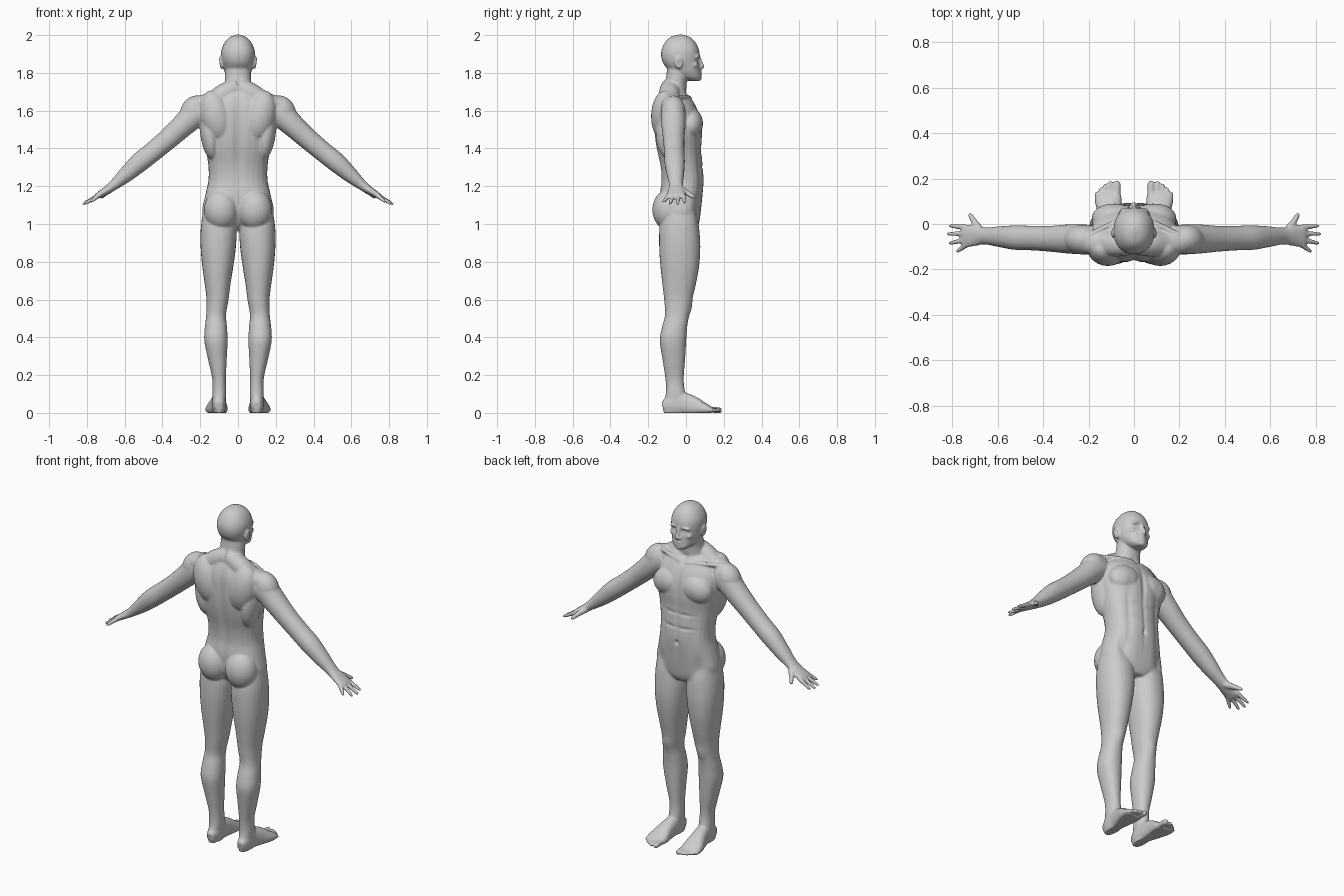
import bpy, bmesh, math
from mathutils import Vector, Matrix

SEG = 28
Y, X = Vector((0, 1, 0)), Vector((1, 0, 0))


def spline(rows, sub=5):
    """Catmull-Rom through rows of numbers."""
    out = []
    for i in range(len(rows) - 1):
        p0, p1, p2 = rows[max(i - 1, 0)], rows[i], rows[i + 1]
        p3 = rows[min(i + 2, len(rows) - 1)]
        for s in range(sub):
            t = s / sub
            out.append([0.5 * (2 * b + (c - a) * t + (2 * a - 5 * b + 4 * c - d) * t * t
                        + (3 * b - a - 3 * c + d) * t ** 3) for a, b, c, d in zip(p0, p1, p2, p3)])
    return out + [list(rows[-1])]


def skin(bm, rings):
    vs = [[bm.verts.new(p) for p in r] for r in rings]
    for a, b in zip(vs, vs[1:]):
        for i in range(SEG):
            j = (i + 1) % SEG
            bm.faces.new((a[i], a[j], b[j], b[i]))
    bm.faces.new(vs[0])
    bm.faces.new(vs[-1])


def oval(c, u, v, power):
    ring = []
    for i in range(SEG):
        a = 2 * math.pi * i / SEG
        ca, sa = math.cos(a), math.sin(a)
        ring.append(c + u * math.copysign(abs(ca) ** (2 / power), ca)
                    + v * math.copysign(abs(sa) ** (2 / power), sa))
    return ring


def column(bm, rows, power=2.2):
    """Upright loft; rows are z, x0, x1, y0, y1."""
    skin(bm, [oval(Vector(((x0 + x1) / 2, (y0 + y1) / 2, z)), X * (x1 - x0) / 2,
                   Y * (y1 - y0) / 2, power) for z, x0, x1, y0, y1 in spline(rows)])


def limb(bm, rows, side=Y, power=2.1):
    """Loft along a path; rows are x, y, z, half thickness, half width (along side)."""
    pts = spline(rows)
    rings = []
    for i, p in enumerate(pts):
        t = (Vector(pts[min(i + 1, len(pts) - 1)][:3]) - Vector(pts[max(i - 1, 0)][:3])).normalized()
        u = t.cross(side).normalized()
        rings.append(oval(Vector(p[:3]), u * p[3], u.cross(t) * p[4], power))
    skin(bm, rings)


def digit(bm, a, b, r0, r1, side=Y):
    a, b = Vector(a), Vector(b)
    limb(bm, [(*a.lerp(b, t), r * k, r * k) for t, r, k in
              ((0, r0, 1), (.45, r0 * .6 + r1 * .4, 1), (.85, r1, 1), (.96, r1, .75), (1, r1, .35))], side)


def ball(bm, c, r, tilt=0):
    m = Matrix.Translation(c) @ Matrix.Rotation(tilt, 4, 'Y') @ Matrix.Diagonal((*r, 1))
    bmesh.ops.create_uvsphere(bm, u_segments=24, v_segments=16, radius=1, matrix=m)


bm = bmesh.new()

# leg
column(bm, [(1.08, .03, .183, -.12, .06), (.98, .008, .197, -.14, .07), (.88, .011, .198, -.142, .076),
            (.78, .024, .19, -.136, .07), (.68, .04, .176, -.125, .052), (.60, .05, .167, -.116, .033),
            (.52, .063, .168, -.111, .016), (.45, .058, .176, -.128, .006), (.38, .055, .178, -.139, .001),
            (.28, .06, .158, -.124, -.005), (.18, .064, .136, -.109, -.012), (.11, .062, .136, -.106, -.004),
            (.05, .066, .135, -.119, .02), (0, .07, .13, -.12, 0)])
# foot and toes
limb(bm, [(.1, -.124, .035, .025, .02), (.1, -.08, .043, .05, .035), (.101, -.02, .05, .058, .038),
          (.107, .04, .037, .05, .047), (.112, .09, .023, .034, .058), (.115, .125, .016, .022, .058),
          (.115, .14, .014, .012, .05)], X, 2.4)
for x, tx, ty, r in ((.077, .074, .19, .017), (.103, .104, .19, .0115), (.123, .126, .178, .011),
                     (.141, .146, .162, .0105), (.157, .164, .142, .0105)):
    digit(bm, (x, .09, .02), (tx, ty, .013), r, r * .9, X)
# buttock, shoulder blade, chest, shoulder muscles
ball(bm, (.088, -.092, 1.075), (.092, .086, .108))
ball(bm, (.115, -.11, 1.57), (.085, .075, .14), .25)
ball(bm, (.088, .025, 1.53), (.1, .066, .082), .2)
ball(bm, (.232, -.068, 1.6), (.07, .065, .085), -.6)
ball(bm, (.15, -.085, 1.48), (.05, .075, .14), .12)
# sloping neck muscle and collar bone
limb(bm, [(0, -.085, 1.72, .055, .05), (.07, -.088, 1.69, .055, .055), (.14, -.085, 1.65, .05, .055),
          (.23, -.075, 1.625, .045, .05)])
limb(bm, [(.015, .022, 1.665, .012, .012), (.1, .0, 1.672, .011, .011), (.2, -.05, 1.667, .012, .012)])
# arm and palm
limb(bm, [(.17, -.07, 1.61, .07, .06), (.22, -.068, 1.588, .072, .066), (.29, -.066, 1.523, .062, .064),
          (.367, -.065, 1.453, .056, .057), (.45, -.062, 1.383, .053, .054), (.52, -.06, 1.327, .052, .054),
          (.59, -.056, 1.264, .042, .046), (.655, -.053, 1.208, .028, .037), (.70, -.052, 1.176, .021, .045),
          (.742, -.053, 1.15, .016, .05), (.756, -.053, 1.142, .01, .046)])
# fingers and thumb
for by, tip in ((-.014, (.815, -.008, 1.11)), (-.041, (.824, -.044, 1.103)),
                (-.067, (.815, -.086, 1.104)), (-.09, (.782, -.123, 1.115))):
    digit(bm, (.735, by, 1.153), tip, .0125, .0085)
digit(bm, (.67, -.04, 1.19), (.702, .008, 1.163), .02, .015)
digit(bm, (.697, 0, 1.168), (.726, .047, 1.138), .0145, .0095)
# ear, cheek bone, brow, nostril wing
ball(bm, (.09, -.04, 1.853), (.011, .022, .034), .15)
ball(bm, (.05, .035, 1.842), (.022, .03, .018))
ball(bm, (.034, .055, 1.888), (.032, .02, .01), .1)
ball(bm, (.011, .078, 1.829), (.009, .011, .008))

# mirror the half body
dup = bmesh.ops.duplicate(bm, geom=bm.verts[:] + bm.edges[:] + bm.faces[:])
for v in dup['geom']:
    if isinstance(v, bmesh.types.BMVert):
        v.co.x *= -1


def centre(rows, power=2.2):
    column(bm, [(z, -w, w, a, b) for z, w, a, b in rows], power)


# torso
centre([(1.72, .06, -.125, -.03), (1.675, .13, -.15, .02), (1.62, .18, -.166, .055), (1.55, .19, -.17, .08),
        (1.48, .188, -.168, .086), (1.40, .172, -.157, .082), (1.31, .157, -.137, .089),
        (1.23, .157, -.131, .094), (1.15, .174, -.14, .088), (1.06, .19, -.13, .078),
        (1.0, .16, -.1, .068), (.965, .06, -.06, .05)], 2.35)
# neck
centre([(1.64, .085, -.145, .0), (1.70, .078, -.135, .002), (1.75, .07, -.112, .004),
        (1.80, .068, -.103, .015), (1.86, .06, -.1, .02)])
# head
centre([(2.002, .012, -.045, -.015), (1.99, .042, -.082, .02), (1.965, .068, -.109, .048),
        (1.925, .087, -.129, .068), (1.885, .09, -.132, .073), (1.845, .083, -.118, .074),
        (1.805, .071, -.08, .077), (1.775, .053, -.03, .08), (1.757, .028, .02, .07)])
# nose, lips, chin
limb(bm, [(0, .068, 1.885, .01, .009), (0, .078, 1.855, .011, .009), (0, .087, 1.834, .01, .011),
          (0, .08, 1.822, .006, .009)], X)
ball(bm, (0, .076, 1.803), (.02, .011, .005))
ball(bm, (0, .075, 1.792), (.018, .011, .005))
ball(bm, (0, .066, 1.77), (.022, .017, .014))

bmesh.ops.recalc_face_normals(bm, faces=bm.faces[:])
mesh = bpy.data.meshes.new("body")
bm.to_mesh(mesh)
bm.free()
body = bpy.data.objects.new("body", mesh)
bpy.context.collection.objects.link(body)

# fuse the parts into one skin and soften the joins
rm = body.modifiers.new("fuse", 'REMESH')
rm.mode, rm.voxel_size = 'VOXEL', .0055
sm = body.modifiers.new("soften", 'SMOOTH')
sm.factor, sm.iterations = .5, 6
fused = bpy.data.meshes.new_from_object(body.evaluated_get(bpy.context.evaluated_depsgraph_get()))
body.modifiers.clear()
body.data = fused

# surface sculpting: centre, radii, push (mirrored in x)
strokes = [((.032, .075, 1.868), (.02, .03, .014), (0, -.013, 0)),    # eye socket
           ((.032, .065, 1.866), (.011, .03, .008), (0, .006, 0)),    # eyeball
           ((0, .085, 1.7975), (.024, .03, .004), (0, -.004, 0)),     # mouth
           ((.1, -.035, 1.853), (.008, .012, .018), (-.006, 0, 0)),   # ear hollow
           ((0, -.17, 1.42), (.022, .06, .3), (0, .013, 0)),          # spine
           ((0, .09, 1.53), (.016, .05, .1), (0, -.01, 0)),           # breast bone
           ((0, .09, 1.3), (.012, .04, .16), (0, -.006, 0)),          # belly line
           ((.095, .09, 1.3), (.02, .06, .17), (0, -.008, 0)),        # belly side
           ((.05, .09, 1.38), (.05, .04, .009), (0, -.005, 0)),       # belly folds
           ((.05, .09, 1.3), (.05, .04, .009), (0, -.005, 0)),
           ((0, .095, 1.21), (.01, .03, .012), (0, -.012, 0)),        # navel
           ((.12, .05, 1.08), (.03, .05, .06), (0, -.012, 0)),        # groin
           ((.11, .02, .555), (.03, .04, .04), (0, .007, 0)),         # knee cap
           ((0, .01, 1.68), (.018, .03, .025), (0, -.008, 0))]        # throat
for v in fused.vertices:
    p = v.co.copy()
    for c, r, push in strokes:
        d = ((abs(p.x) - c[0]) / r[0]) ** 2 + ((p.y - c[1]) / r[1]) ** 2 + ((p.z - c[2]) / r[2]) ** 2
        if d < 6:
            k = math.exp(-d)
            s = 1 if p.x > 0 else -1
            v.co += Vector((push[0] * s, push[1], push[2])) * k
    v.co.z = max(v.co.z, 0)
fused.polygons.foreach_set("use_smooth", [True] * len(fused.polygons))
fused.update()
